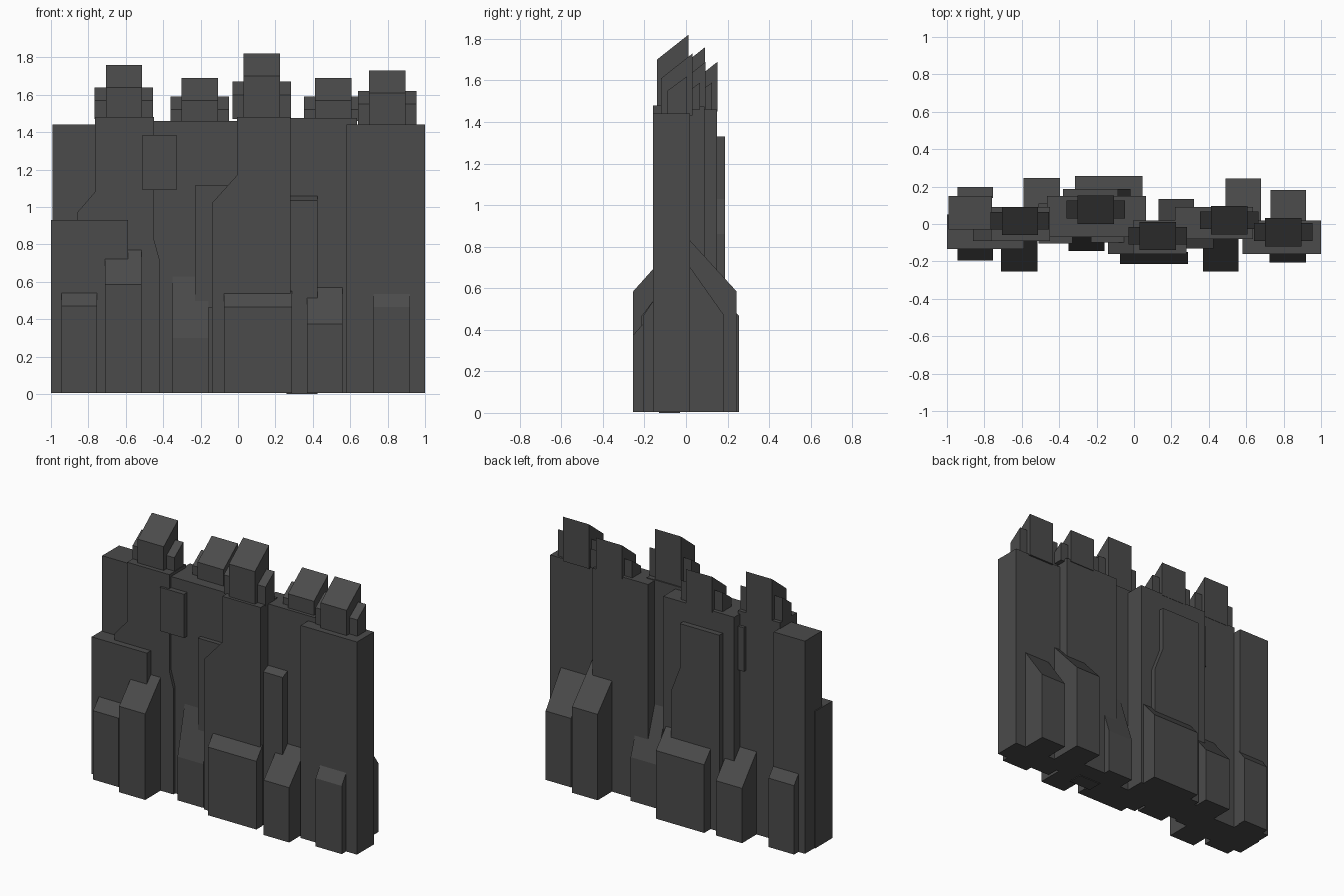
import bpy, bmesh

# Dark grey finish for everything
dark = bpy.data.materials.new("dark_grey")
dark.diffuse_color = (0.07, 0.07, 0.07, 1)


def prism(name, pts, axis, lo, hi):
    """Extrude a closed profile: axis 'y' takes (x, z) points, axis 'x' takes (y, z) points."""
    bm = bmesh.new()
    place = (lambda p, t: (p[0], t, p[1])) if axis == 'y' else (lambda p, t: (t, p[0], p[1]))
    face = bm.faces.new([bm.verts.new(place(p, lo)) for p in pts])
    ext = bmesh.ops.extrude_face_region(bm, geom=[face])
    moved = [v for v in ext['geom'] if isinstance(v, bmesh.types.BMVert)]
    bmesh.ops.translate(bm, verts=moved, vec=(0, hi - lo, 0) if axis == 'y' else (hi - lo, 0, 0))
    bmesh.ops.recalc_face_normals(bm, faces=bm.faces)
    mesh = bpy.data.meshes.new(name)
    bm.to_mesh(mesh)
    bm.free()
    mesh.materials.append(dark)
    obj = bpy.data.objects.new(name, mesh)
    bpy.context.collection.objects.link(obj)
    return obj


def box(name, x0, x1, y0, y1, z0, z1):
    return prism(name, [(x0, z0), (x1, z0), (x1, z1), (x0, z1)], 'y', y0, y1)


def wedge(name, x0, x1, ya, yb, za, zb, base=0.005):
    """Block whose roof slopes from height za at ya to zb at yb."""
    return prism(name, [(ya, base), (yb, base), (yb, zb), (ya, za)], 'x', x0, x1)


# Main wall slabs
box("end_slab", -0.993, -0.76, -0.03, 0.15, 0.005, 1.44)
box("low_end_block", -1.0, -0.588, -0.133, 0.05, 0.005, 0.93)
prism("left_tower", [(-0.86, 0.005), (-0.42, 0.005), (-0.42, 0.72), (-0.45, 0.83), (-0.45, 1.48),
                     (-0.765, 1.48), (-0.765, 1.08), (-0.86, 0.97)], 'y', -0.09, 0.09)
box("middle_left_tower", -0.465, 0.065, -0.07, 0.15, 0.005, 1.46)
prism("centre_tower", [(-0.14, 0.005), (0.28, 0.005), (0.28, 1.48), (-0.005, 1.48),
                       (-0.005, 1.17), (-0.14, 1.02)], 'y', -0.16, 0.02)
box("middle_right_tower", 0.22, 0.635, -0.08, 0.09, 0.005, 1.475)
box("right_tower", 0.58, 1.0, -0.16, 0.02, 0.005, 1.44)

# Applied panels and small side boxes
prism("front_panel", [(-0.15, 0.46), (0.05, 0.46), (0.05, 1.115), (-0.23, 1.115),
                      (-0.23, 0.48)], 'y', -0.10, 0.0)
prism("back_panel", [(-0.38, 0.005), (-0.02, 0.005), (-0.02, 0.86), (-0.085, 1.03),
                     (-0.085, 1.33), (-0.38, 1.33)], 'y', 0.10, 0.187)
box("hanging_box", -0.51, -0.33, -0.105, 0.11, 1.09, 1.385)
wedge("side_pilaster", 0.26, 0.425, -0.13, -0.03, 1.035, 1.085, 0.0)

# Roof caps: centre x, front y, tower top, front height of shoulder, front height of cap
for i, (cx, y, base, side, top) in enumerate([
        (-0.61, -0.06, 1.47, 1.57, 1.64), (-0.205, 0.0, 1.45, 1.52, 1.57),
        (0.127, -0.14, 1.47, 1.60, 1.70), (0.51, -0.057, 1.46, 1.52, 1.57),
        (0.798, -0.12, 1.43, 1.55, 1.61)]):
    wedge(f"roof_cap_{i}", cx - 0.097, cx + 0.097, y, y + 0.152, top, top + 0.12, base)
    wedge(f"roof_cap_shoulder_{i}", cx - 0.156, cx + 0.156, y + 0.03, y + 0.125,
          side, side + 0.07, base)

# Buttresses: x range, outer y, inner y, outer height, inner height
buttresses = [
    (-0.945, -0.755, -0.195, -0.12, 0.47, 0.555), (-0.71, -0.515, -0.254, -0.08, 0.585, 0.78),
    (-0.35, -0.157, -0.145, -0.065, 0.30, 0.65), (-0.075, 0.288, -0.215, -0.15, 0.465, 0.55),
    (0.37, 0.56, -0.254, -0.075, 0.375, 0.575), (0.725, 0.92, -0.207, -0.15, 0.465, 0.55),
    (-0.945, -0.755, 0.197, 0.14, 0.47, 0.545), (-0.59, -0.395, 0.245, 0.08, 0.375, 0.575),
    (-0.315, 0.045, 0.256, 0.14, 0.465, 0.60), (0.13, 0.32, 0.133, 0.01, 0.30, 0.67),
    (0.49, 0.68, 0.243, 0.01, 0.585, 0.84), (0.73, 0.92, 0.183, 0.01, 0.47, 0.715)]
for i, b in enumerate(buttresses):
    wedge(f"buttress_{'front' if b[2] < 0 else 'back'}_{i}", *b)
